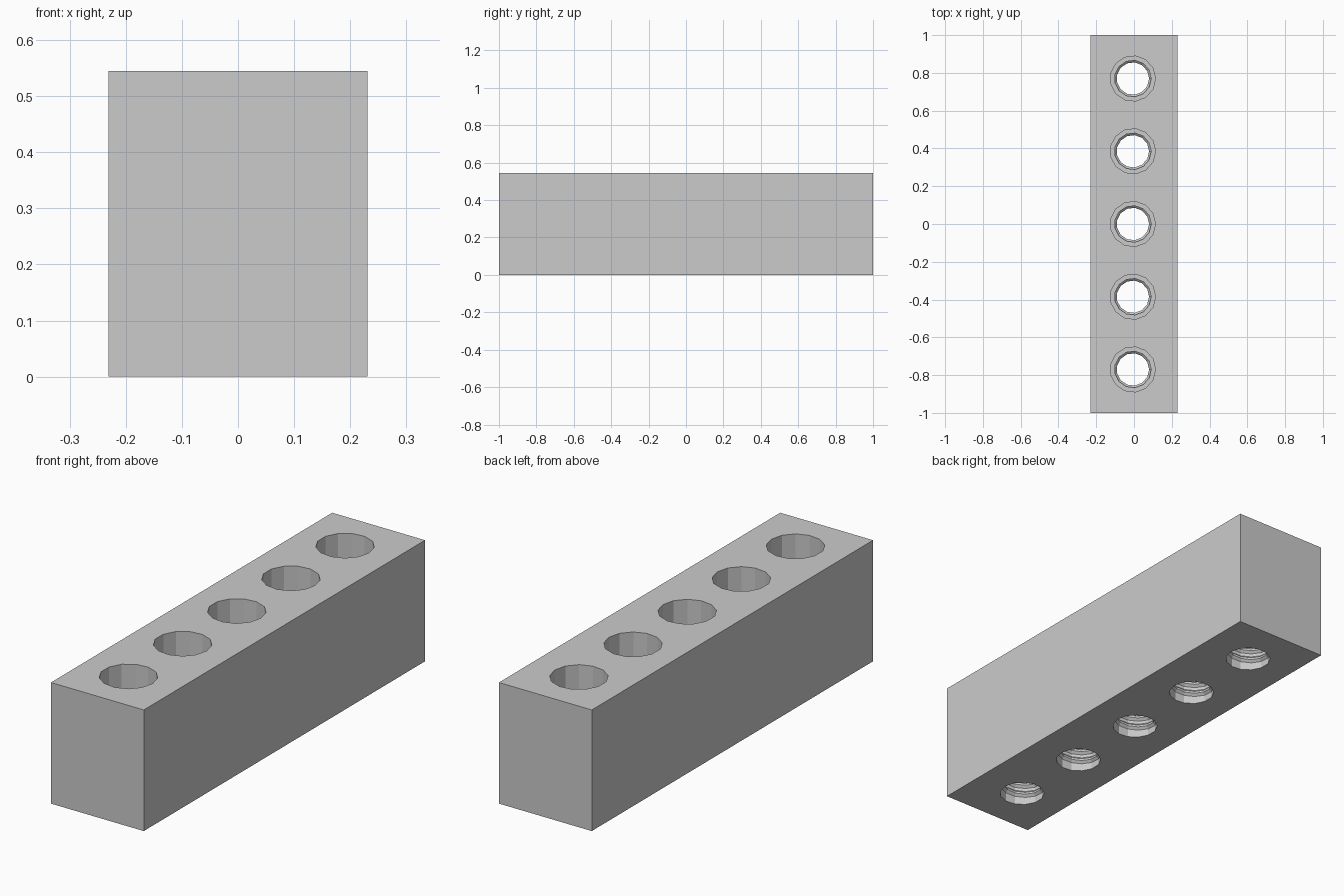
import bpy, bmesh, math

cube = bpy.data.objects.get("Cube")
if cube:
    bpy.data.objects.remove(cube, do_unlink=True)

WIDTH, LENGTH, HEIGHT = 0.462, 2.0, 0.545
SPACING, HOLE_X = 0.385, -0.006
HEAD_R, BORE_R, CREST_R = 0.12, 0.097, 0.086
LEDGE_Z, PITCH, SIDES = 0.27, 0.045, 13

grey = bpy.data.materials.new("plain_grey")
grey.use_nodes = True
colour = (0.6, 0.6, 0.6, 1)
grey.diffuse_color = colour
grey.node_tree.nodes["Principled BSDF"].inputs["Base Color"].default_value = colour


def make_object(name, bm):
    bmesh.ops.recalc_face_normals(bm, faces=bm.faces)
    mesh = bpy.data.meshes.new(name)
    bm.to_mesh(mesh)
    bm.free()
    mesh.materials.append(grey)
    obj = bpy.data.objects.new(name, mesh)
    bpy.context.collection.objects.link(obj)
    return obj


def hole_cutter(y):
    """Stepped plug: narrow bore below, wide socket above."""
    bm = bmesh.new()
    rings = []
    profile = [(BORE_R, -0.1), (BORE_R, LEDGE_Z), (HEAD_R, LEDGE_Z), (HEAD_R, HEIGHT + 0.1)]
    for r, z in profile:
        rings.append([bm.verts.new((HOLE_X + r * math.cos(a), y + r * math.sin(a), z))
                      for a in (math.tau * i / SIDES for i in range(SIDES))])
    for low, high in zip(rings, rings[1:]):
        for i in range(SIDES):
            j = (i + 1) % SIDES
            bm.faces.new((low[i], low[j], high[j], high[i]))
    bm.faces.new(rings[0])
    bm.faces.new(rings[-1])
    return make_object("hole_cutter", bm)


def screw_thread(y):
    """Helical ridge with a trapezoid section, rooted in the bore wall."""
    bm = bmesh.new()
    root = BORE_R + 0.003
    section = [(root, -0.4), (CREST_R, -0.1), (CREST_R, 0.1), (root, 0.4)]
    turns = (LEDGE_Z - PITCH) / PITCH
    previous = None
    for i in range(int(turns * SIDES) + 1):
        a = math.tau * i / SIDES
        z = PITCH * (0.5 + i / SIDES)
        ring = [bm.verts.new((HOLE_X + r * math.cos(a), y + r * math.sin(a), z + PITCH * dz))
                for r, dz in section]
        if previous:
            for k in range(4):
                n = (k + 1) % 4
                bm.faces.new((previous[k], previous[n], ring[n], ring[k]))
        else:
            bm.faces.new(ring)
        previous = ring
    bm.faces.new(previous)
    return make_object("screw_thread", bm)


# Solid block
bm = bmesh.new()
bmesh.ops.create_cube(bm, size=1)
for v in bm.verts:
    v.co = (v.co.x * WIDTH, v.co.y * LENGTH, (v.co.z + 0.5) * HEIGHT)
block = make_object("block", bm)

# Five stepped holes, each with a threaded lower bore
for n in range(-2, 3):
    cutter = hole_cutter(n * SPACING)
    cutter.hide_render = True
    cutter.hide_set(True)
    cut = block.modifiers.new("hole", 'BOOLEAN')
    cut.operation = 'DIFFERENCE'
    cut.solver = 'EXACT'
    cut.object = cutter
    screw_thread(n * SPACING)
